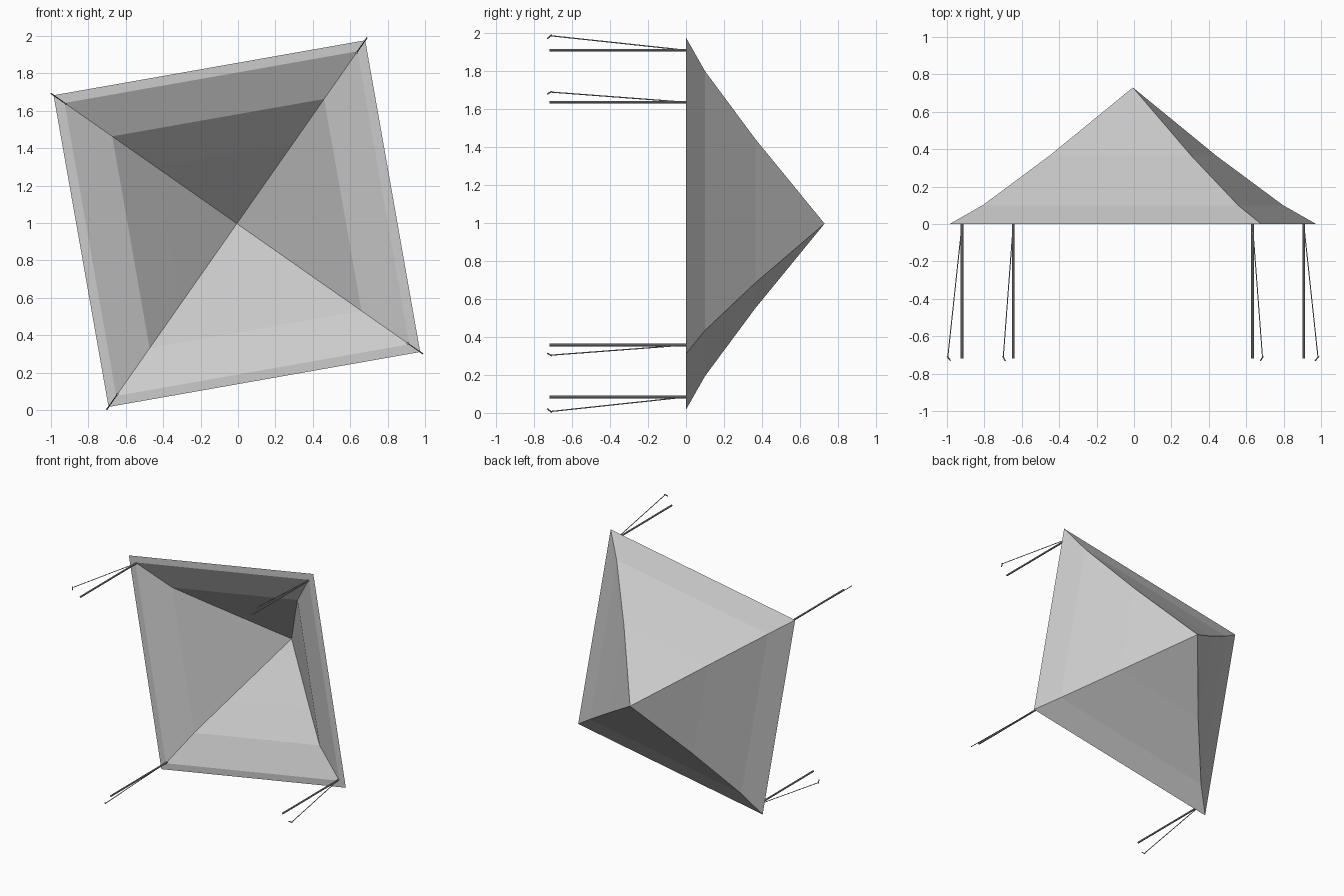
import bpy, math
from mathutils import Vector, Matrix

cube = bpy.data.objects.get("Cube")
if cube:
    bpy.data.objects.remove(cube, do_unlink=True)


def material(name, rgb):
    m = bpy.data.materials.new(name)
    m.use_nodes = True
    m.diffuse_color = (*rgb, 1)
    m.node_tree.nodes["Principled BSDF"].inputs["Base Color"].default_value = (*rgb, 1)
    return m


fabric = material("light grey fabric", (0.6, 0.6, 0.6))
metal = material("grey metal", (0.35, 0.35, 0.35))

# The shelter lies on its side: its axis runs along +y, rolled ten degrees
CENTRE = Vector((-0.006, 0, 0.997))
HALF = 0.846
ROLL = Matrix.Rotation(math.radians(-10), 3, 'Y')
CORNERS = [(-1, -1), (1, -1), (1, 1), (-1, 1)]


def place(corner, scale, y):
    p = Vector((corner[0] * HALF * scale, y, corner[1] * HALF * scale))
    return CENTRE + ROLL @ p


def add_object(name, verts, faces, mat):
    mesh = bpy.data.meshes.new(name)
    mesh.from_pydata(verts, [], faces)
    mesh.materials.append(mat)
    ob = bpy.data.objects.new(name, mesh)
    bpy.context.collection.objects.link(ob)
    return ob


# Canopy: square rings from the outer apex, round the flat rim, to the inner apex
outer = [(0.455, 0.365), (0.82, 0.10), (1.0, 0.0)]
inner = [(0.94, 0.0), (0.68, 0.11), (0.44, 0.315)]
rings = outer + inner
verts = [place(c, s, y) for s, y in rings for c in CORNERS]
top, under = len(verts), len(verts) + 1
verts += [place((0, 0), 0, 0.73), place((0, 0), 0, 0.70)]
faces = []
last = 4 * (len(rings) - 1)
for i in range(4):
    j = (i + 1) % 4
    faces.append((top, j, i))
    for r in range(len(rings) - 1):
        a, b = 4 * r, 4 * r + 4
        faces.append((a + i, a + j, b + j, b + i))
    faces.append((last + i, last + j, under))
add_object("canopy", verts, faces, fabric)


def bar(name, start, end, radius, sides):
    axis = end - start
    bpy.ops.mesh.primitive_cylinder_add(vertices=sides, radius=radius,
                                        depth=axis.length, location=(start + end) / 2)
    ob = bpy.context.object
    ob.name = name
    ob.rotation_euler = axis.to_track_quat('Z', 'Y').to_euler()
    ob.data.materials.append(metal)
    return ob


# Pole, guy line and ground peg at each corner
for c in CORNERS:
    side = ("lower" if c[1] < 0 else "upper") + ("_right" if c[0] < 0 else "_left")
    head = place(c, 0.932, 0.0)
    bar(side + "_pole", head + Vector((0, 0.012, 0)), place(c, 0.932, -0.72), 0.007, 8)
    tip = place(c, 1.01, -0.715)
    bar(side + "_guy_line", head, tip, 0.003, 6)
    bar(side + "_peg", place(c, 0.995, -0.73), place(c, 1.014, -0.708), 0.004, 6)
